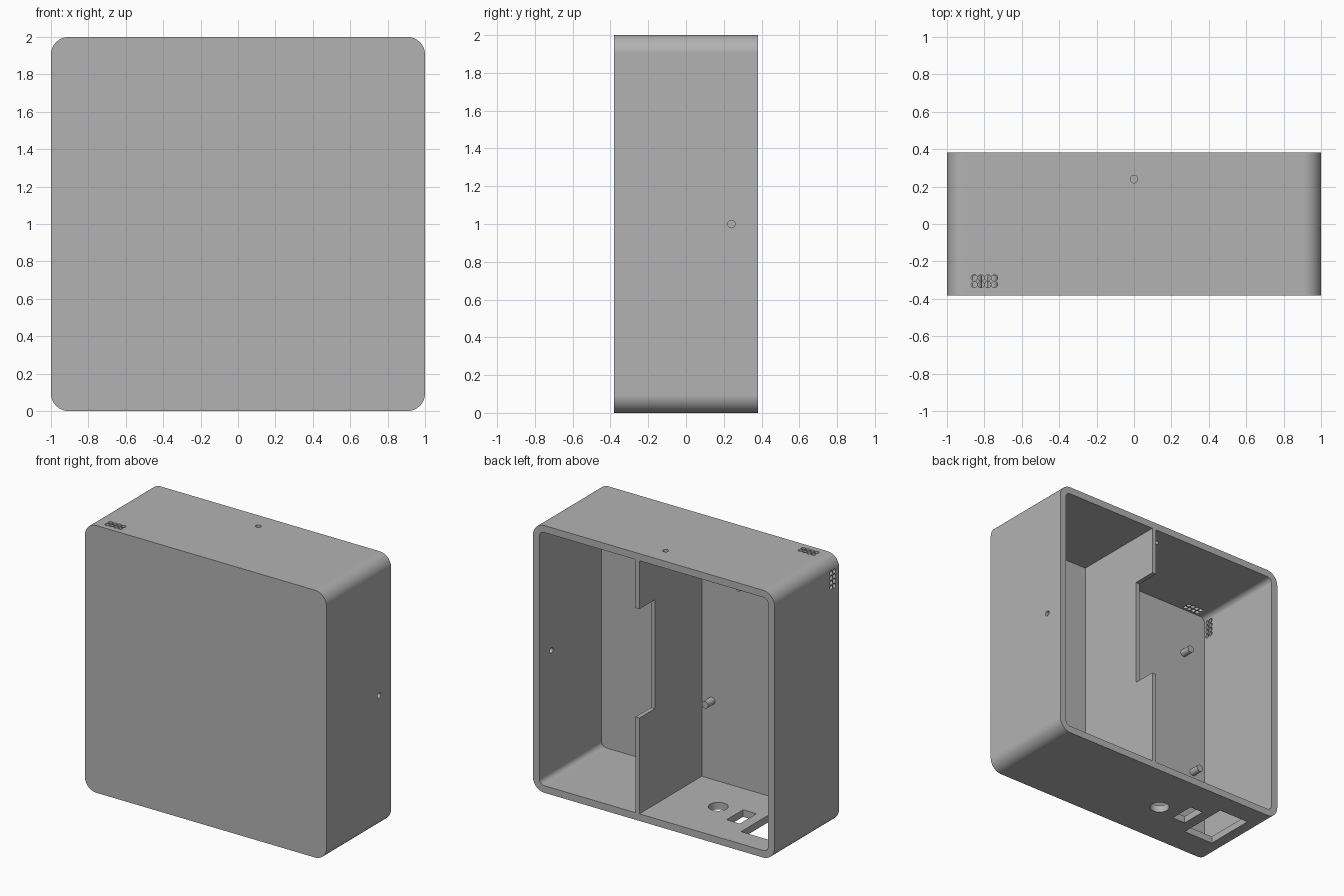
import bpy, bmesh, math
from mathutils import Matrix, Vector

cube = bpy.data.objects.get("Cube")
if cube:
    bpy.data.objects.remove(cube, do_unlink=True)

BACK, FRONT, FLOOR = 0.382, -0.382, -0.355   # depth planes along y
WALL = 0.053

grey = bpy.data.materials.new("plain_grey")
grey.use_nodes = True
colour = (0.45, 0.45, 0.45, 1)
grey.diffuse_color = colour
grey.node_tree.nodes["Principled BSDF"].inputs["Base Color"].default_value = colour


def make_object(name, bm):
    bmesh.ops.recalc_face_normals(bm, faces=bm.faces[:])
    mesh = bpy.data.meshes.new(name)
    bm.to_mesh(mesh)
    bm.free()
    mesh.materials.append(grey)
    obj = bpy.data.objects.new(name, mesh)
    bpy.context.collection.objects.link(obj)
    return obj


def add_box(bm, low, high):
    low, high = Vector(low), Vector(high)
    size = high - low
    matrix = Matrix.Translation((low + high) / 2) @ Matrix.Diagonal((*size, 1))
    return bmesh.ops.create_cube(bm, size=1, matrix=matrix)["verts"]


def add_rod(bm, centre, axis, radius, length, sides=24):
    turn = Vector((0, 0, 1)).rotation_difference(Vector(axis)).to_matrix().to_4x4()
    bmesh.ops.create_cone(bm, cap_ends=True, segments=sides, radius1=radius, radius2=radius,
                          depth=length, matrix=Matrix.Translation(centre) @ turn)


def rounded_slab(name, inset, y0, y1, radius):
    bm = bmesh.new()
    add_box(bm, (inset - 1, y0, inset), (1 - inset, y1, 2 - inset))
    edges = [e for e in bm.edges if abs(e.verts[0].co.y - e.verts[1].co.y) > 0.1]
    bmesh.ops.bevel(bm, geom=edges, offset=radius, segments=12, profile=0.5, affect='EDGES')
    return make_object(name, bm)


def select_only(obj):
    bpy.ops.object.select_all(action='DESELECT')
    obj.select_set(True)
    bpy.context.view_layer.objects.active = obj


def cut(target, cutter):
    mod = target.modifiers.new("cut", 'BOOLEAN')
    mod.operation, mod.solver, mod.object = 'DIFFERENCE', 'EXACT', cutter
    select_only(target)
    bpy.ops.object.modifier_apply(modifier=mod.name)
    bpy.data.objects.remove(cutter, do_unlink=True)


def smooth(obj):
    select_only(obj)
    bpy.ops.object.shade_smooth_by_angle(angle=math.radians(30))
    mod = obj.modifiers.new("flat_panels", 'WEIGHTED_NORMAL')
    mod.keep_sharp = True


# Shell, open at the back
case = rounded_slab("case_shell", 0, FRONT, BACK, 0.095)
cut(case, rounded_slab("cavity_cutter", WALL, FLOOR, BACK + 0.2, 0.04))

# Openings through the walls
bm = bmesh.new()
add_rod(bm, (0, 0.24, 2), (0, 0, 1), 0.02, 0.2)            # top screw hole
add_rod(bm, (1, 0.24, 1), (1, 0, 0), 0.02, 0.2)            # side screw hole
add_rod(bm, (-0.253, -0.02, 0), (0, 0, 1), 0.068, 0.2, 40)  # round socket
add_box(bm, (-0.53, -0.075, -0.1), (-0.42, 0.12, 0.1))     # small socket
add_box(bm, (-0.86, -0.17, -0.1), (-0.61, 0.22, 0.1))      # large socket
for row in range(2):
    y = -0.288 - 0.036 * row
    for column in range(4):
        step = 0.036 * column
        add_rod(bm, (-0.854 + step, y, 2), (0, 0, 1), 0.0168, 0.2, 16)
        add_rod(bm, (-1, y, 1.79 + step), (1, 0, 0), 0.0168, 0.2, 16)
cut(case, make_object("opening_cutter", bm))
smooth(case)

# Divider with a notch in its rear edge
outline = [(FLOOR - 0.01, 0.04), (BACK, 0.04), (BACK, 0.77), (0.2, 0.77),
           (0.2, 1.585), (BACK, 1.585), (BACK, 1.96), (FLOOR - 0.01, 1.96)]
bm = bmesh.new()
face = bm.faces.new([bm.verts.new((0.118, y, z)) for y, z in outline])
side = bmesh.ops.extrude_face_region(bm, geom=[face])["geom"]
bmesh.ops.translate(bm, vec=(0.033, 0, 0),
                    verts=[v for v in side if isinstance(v, bmesh.types.BMVert)])
make_object("divider", bm)

# Board mounting pegs on the inside of the front panel
for i, (x, z) in enumerate([(0.035, 0.64), (-0.84, 0.65), (-0.755, 1.59), (-0.24, 1.59)]):
    bm = bmesh.new()
    add_rod(bm, (x, FLOOR + 0.035, z), (0, 1, 0), 0.027, 0.09)
    smooth(make_object(f"mounting_peg_{i + 1}", bm))
